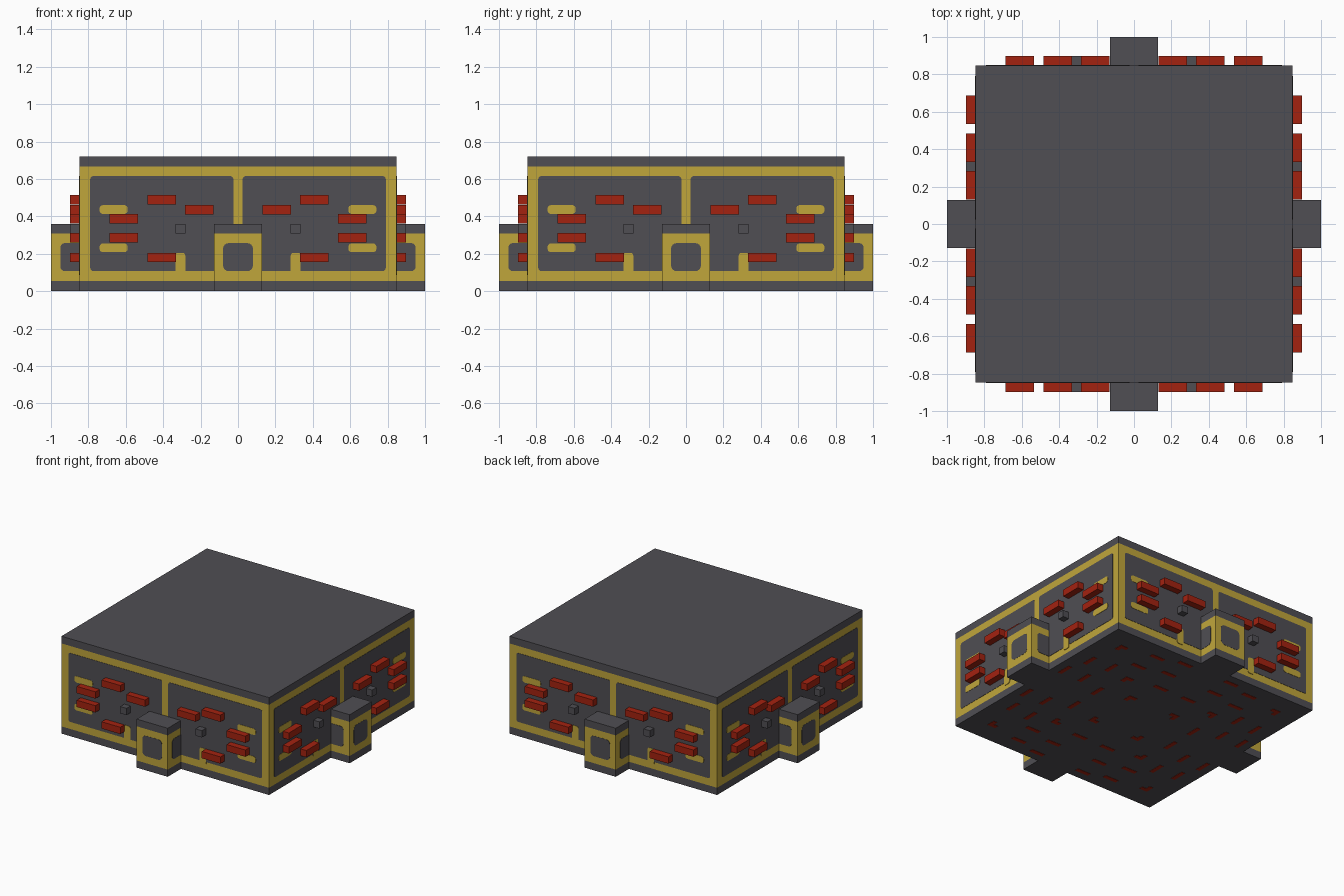
import bpy, bmesh
from math import pi, sin, cos
from mathutils import Matrix

if "Cube" in bpy.data.objects:
    bpy.data.objects.remove(bpy.data.objects["Cube"])

HALF = 0.847      # half width of the main block
PORCH = 0.127     # half width of each porch
TURNS = [Matrix.Rotation(k * pi / 2, 4, 'Z') for k in range(4)]


def material(name, rgb):
    m = bpy.data.materials.new(name)
    m.use_nodes = True
    colour = (*rgb, 1)
    m.diffuse_color = colour
    m.node_tree.nodes["Principled BSDF"].inputs["Base Color"].default_value = colour
    return m


grey = material("dark grey", (0.08, 0.077, 0.087))
yellow = material("mustard yellow", (0.53, 0.38, 0.044))
red = material("brick red", (0.37, 0.016, 0.005))


def finish(name, bm, *mats):
    bmesh.ops.recalc_face_normals(bm, faces=bm.faces[:])
    mesh = bpy.data.meshes.new(name)
    bm.to_mesh(mesh)
    bm.free()
    for m in mats:
        mesh.materials.append(m)
    obj = bpy.data.objects.new(name, mesh)
    bpy.context.collection.objects.link(obj)
    return obj


def rect(x0, x1, z0, z1, r=0.0):
    """Outline of a rectangle, with corner radius r."""
    if not r:
        return [(x0, z0), (x1, z0), (x1, z1), (x0, z1)]
    corners = [(x1 - r, z1 - r), (x0 + r, z1 - r), (x0 + r, z0 + r), (x1 - r, z0 + r)]
    return [(cx + r * cos(a), cz + r * sin(a))
            for q, (cx, cz) in enumerate(corners)
            for a in [(q + s / 4) * pi / 2 for s in range(5)]]


def slab(bm, outline, y0, y1, mat=Matrix()):
    """Extrude an x-z outline from y0 to y1."""
    face = bm.faces.new([bm.verts.new((x, y0, z)) for x, z in outline])
    ext = bmesh.ops.extrude_face_region(bm, geom=[face])["geom"]
    moved = [g for g in ext if isinstance(g, bmesh.types.BMVert)]
    bmesh.ops.translate(bm, verts=moved, vec=(0, y1 - y0, 0))
    bmesh.ops.transform(bm, matrix=mat, verts=list(face.verts) + moved)


def on_walls(name, rects, depth, mat, radius=0.0):
    """Put mirrored rectangles on all four walls."""
    bm = bmesh.new()
    for turn in TURNS:
        for x0, x1, z0, z1 in rects:
            for a, b in ((x0, x1), (-x1, -x0)):
                slab(bm, rect(a, b, z0, z1, radius), -HALF + 0.01, -HALF - depth, turn)
    return finish(name, bm, mat)


def banded_block(name, x, y0, y1, top, mat=Matrix()):
    """Block with grey bands at top and bottom and yellow between."""
    bm = bmesh.new()
    slab(bm, rect(-x, x, 0.002, top), y0, y1)
    for z in (0.055, top - 0.053):
        bmesh.ops.bisect_plane(bm, geom=bm.verts[:] + bm.edges[:] + bm.faces[:],
                               plane_co=(0, 0, z), plane_no=(0, 0, 1))
    for f in bm.faces:
        if 0.055 < f.calc_center_median().z < top - 0.053 and len(f.verts) == 4:
            f.material_index = int(abs(f.normal.z) < 0.5)
    bmesh.ops.transform(bm, matrix=mat, verts=bm.verts[:])
    return finish(name, bm, grey, yellow)


# Main block and four porches
banded_block("main_block", HALF, -HALF, HALF, 0.72)
for side, turn in zip(("front", "left", "back", "right"), TURNS):
    banded_block(side + "_porch", PORCH, -1, -HALF + 0.02, 0.36, turn)

# Wall panels, painted slots and tabs
on_walls("wall_panels", [(0.025, 0.79, 0.108, 0.615)], 0.002, grey, 0.015)
on_walls("wall_slots", [(0.59, 0.74, 0.413, 0.46), (0.59, 0.74, 0.208, 0.255)],
         0.004, yellow, 0.018)
on_walls("wall_tabs", [(0.282, 0.335, 0.085, 0.205)], 0.004, yellow, 0.014)

# Raised red bars and small grey studs
bars = [(0.13, 0.41), (0.332, 0.463), (0.535, 0.362), (0.535, 0.26), (0.332, 0.155)]
on_walls("red_bars", [(x, x + 0.153, z, z + 0.05) for x, z in bars], 0.05, red)
on_walls("wall_studs", [(0.282, 0.333, 0.308, 0.358)], 0.05, grey)

# Porch windows on the front and both sides
bm = bmesh.new()
for turn in TURNS:
    slab(bm, rect(-0.08, 0.08, 0.107, 0.257, 0.03), -0.99, -1.001, turn)
    for sign in (1, -1):
        cheek = turn @ Matrix.Rotation(sign * pi / 2, 4, 'Z')
        a, b = sorted((-sign * 0.95, -sign * 0.8))
        slab(bm, rect(a, b, 0.107, 0.257, 0.025), -PORCH + 0.01, -PORCH - 0.002, cheek)
finish("porch_windows", bm, grey)

# Red dashes on the underside: rows along each edge, chevrons on the diagonals
bm = bmesh.new()
dashes = [(0.2, 0.77), (0.4, 0.72), (0.2, 0.6), (0.42, 0.55), (0.12, 0.42)]
chevrons = [0.2, 0.38, 0.68]
lay_flat = Matrix.Rotation(pi / 2, 4, 'X')
for turn in TURNS:
    for x, y in dashes:
        for cx in (x, -x):
            slab(bm, rect(cx - 0.055, cx + 0.055, y - 0.015, y + 0.015), 0, 0.004,
                 turn @ Matrix.Translation((0, 0, 0.004)) @ Matrix.Rotation(-pi / 2, 4, 'X')
                 @ Matrix.Scale(-1, 4, (0, 0, 1)) @ Matrix.Scale(-1, 4, (0, 1, 0)))
    for d in chevrons:
        for angle in (0, pi / 2):
            m = turn @ Matrix.Translation((d, d, 0.004)) @ Matrix.Rotation(angle, 4, 'Z') @ lay_flat
            arm = rect(-0.05, 0.015, -0.015, 0.015)
            slab(bm, arm, 0, 0.004, m)
# Rest every dash exactly on the ground plane
low = min(v.co.z for v in bm.verts)
mid = sum(v.co.z for v in bm.verts) / len(bm.verts)
for v in bm.verts:
    v.co.z = 0.0 if v.co.z < mid else 0.004
finish("underside_dashes", bm, red)
